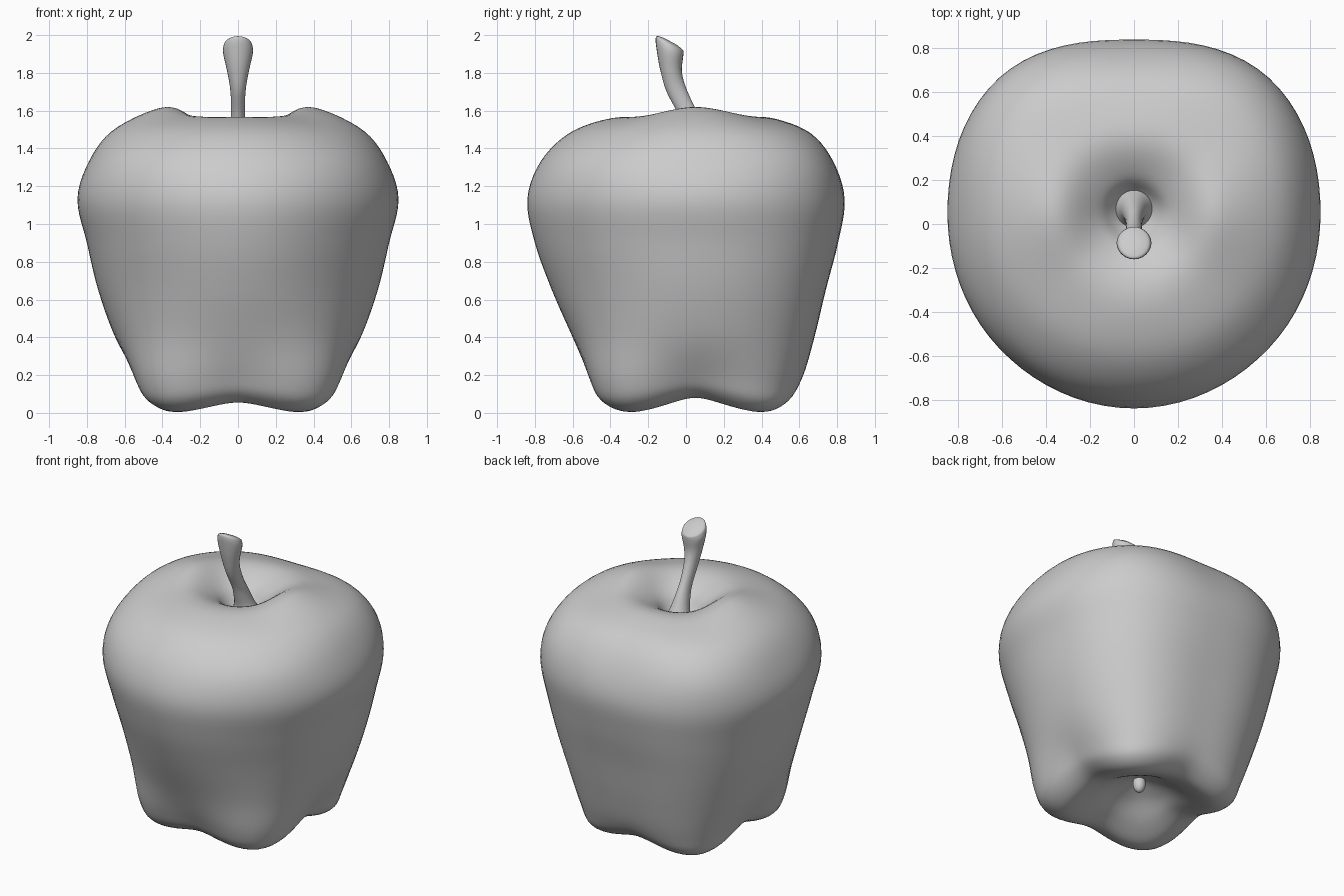
import bpy, math

if "Cube" in bpy.data.objects:
    bpy.data.objects.remove(bpy.data.objects["Cube"])

CY = 0.05  # y of the core axis


def spline(a, b, c, d, t):
    """Catmull-Rom between b and c."""
    return 0.5 * (2*b + (c - a)*t + (2*a - 5*b + 4*c - d)*t*t + (3*b - a - 3*c + d)*t**3)


def skin(name, rings):
    """Closed, smooth surface through rings of equal point count."""
    n = len(rings[0])
    verts = [p for ring in rings for p in ring]
    faces = [(i*n + j, i*n + (j+1) % n, (i+1)*n + (j+1) % n, (i+1)*n + j)
             for i in range(len(rings) - 1) for j in range(n)]
    faces.append(tuple(reversed(range(n))))
    faces.append(tuple(range(len(verts) - n, len(verts))))
    mesh = bpy.data.meshes.new(name)
    mesh.from_pydata(verts, [], faces)
    ob = bpy.data.objects.new(name, mesh)
    bpy.context.collection.objects.link(ob)
    for p in mesh.polygons:
        p.use_smooth = True
    return ob


def refine(rows, steps):
    """Catmull-Rom resampling of an open list of tuples."""
    out = []
    for i in range(len(rows) - 1):
        q = [rows[max(0, min(len(rows) - 1, i + k))] for k in (-1, 0, 1, 2)]
        for s in range(steps):
            out.append([spline(*v, s / steps) for v in zip(*q)])
    return out + [list(rows[-1])]


# Fruit: z at front/back, diagonal, side; radius at front, front diagonal,
# side, back diagonal, back
def even(z, r):
    return (z, z, z, r, r, r, r, r)


body = [
    even(0.21, 0.02), even(0.19, 0.08), even(0.15, 0.17),
    (0.09, 0.06, 0.10, 0.28, 0.31, 0.26, 0.31, 0.27),
    (0.055, 0.005, 0.08, 0.40, 0.46, 0.37, 0.47, 0.39),
    (0.10, 0.05, 0.12, 0.50, 0.59, 0.47, 0.58, 0.50),
    (0.20, 0.17, 0.21, 0.56, 0.65, 0.54, 0.63, 0.57),
    (0.40, 0.40, 0.40, 0.65, 0.69, 0.65, 0.70, 0.63),
    (0.65, 0.65, 0.65, 0.76, 0.75, 0.74, 0.77, 0.69),
    (0.90, 0.90, 0.90, 0.85, 0.82, 0.80, 0.83, 0.755),
    (1.13, 1.13, 1.13, 0.89, 0.87, 0.85, 0.87, 0.79),
    (1.33, 1.33, 1.33, 0.82, 0.82, 0.79, 0.83, 0.73),
    (1.48, 1.48, 1.49, 0.67, 0.67, 0.67, 0.70, 0.61),
    (1.555, 1.555, 1.60, 0.47, 0.48, 0.46, 0.49, 0.43),
    (1.56, 1.57, 1.61, 0.31, 0.32, 0.32, 0.33, 0.30),
    even(1.50, 0.17), even(1.42, 0.10), even(1.37, 0.05), even(1.36, 0.01),
]
STEPS = 10
rings = []
for zf, zd, zs, *r in refine(body, 5):
    zz = [zf, zd, zs, zd] * 2
    rr = r + r[3:0:-1]
    zz[4] = zf
    ring = []
    for k in range(8 * STEPS):
        c, t = k // STEPS, (k % STEPS) / STEPS
        idx = [(c + o) % 8 for o in (-1, 0, 1, 2)]
        z = spline(*[zz[i] for i in idx], t)
        rad = spline(*[rr[i] for i in idx], t)
        a = -math.pi / 2 + math.tau * k / (8 * STEPS)
        ring.append((rad * math.cos(a), CY + rad * math.sin(a), z))
    rings.append(ring)
skin("apple_body", rings)

# Stem: centre y, z, half width x, half depth, tilt of the section
stem = [
    (0.08, 1.36, 0.11, 0.11, 0.0), (0.07, 1.44, 0.065, 0.07, 0.15),
    (0.03, 1.54, 0.042, 0.055, 0.35), (-0.005, 1.615, 0.036, 0.048, 0.42),
    (-0.055, 1.72, 0.042, 0.052, 0.35), (-0.078, 1.81, 0.058, 0.056, 0.1),
    (-0.085, 1.90, 0.078, 0.072, -0.25), (-0.087, 1.94, 0.077, 0.082, -0.45),
    (-0.084, 1.957, 0.066, 0.078, -0.5), (-0.081, 1.966, 0.03, 0.04, -0.5),
]
rings = []
for y, z, rx, ry, tilt in refine(stem, 4):
    rings.append([(rx * math.cos(a),
                   y + ry * math.sin(a) * math.cos(tilt),
                   z + ry * math.sin(a) * math.sin(tilt))
                  for a in (math.tau * k / 24 for k in range(24))])
skin("stem", rings)

# Small blossom stub in the hollow underneath
bpy.ops.mesh.primitive_uv_sphere_add(segments=24, ring_count=12, radius=1, location=(0, CY, 0.18))
stub = bpy.context.object
stub.name = "blossom_stub"
stub.scale = (0.04, 0.04, 0.06)
bpy.ops.object.shade_smooth()
